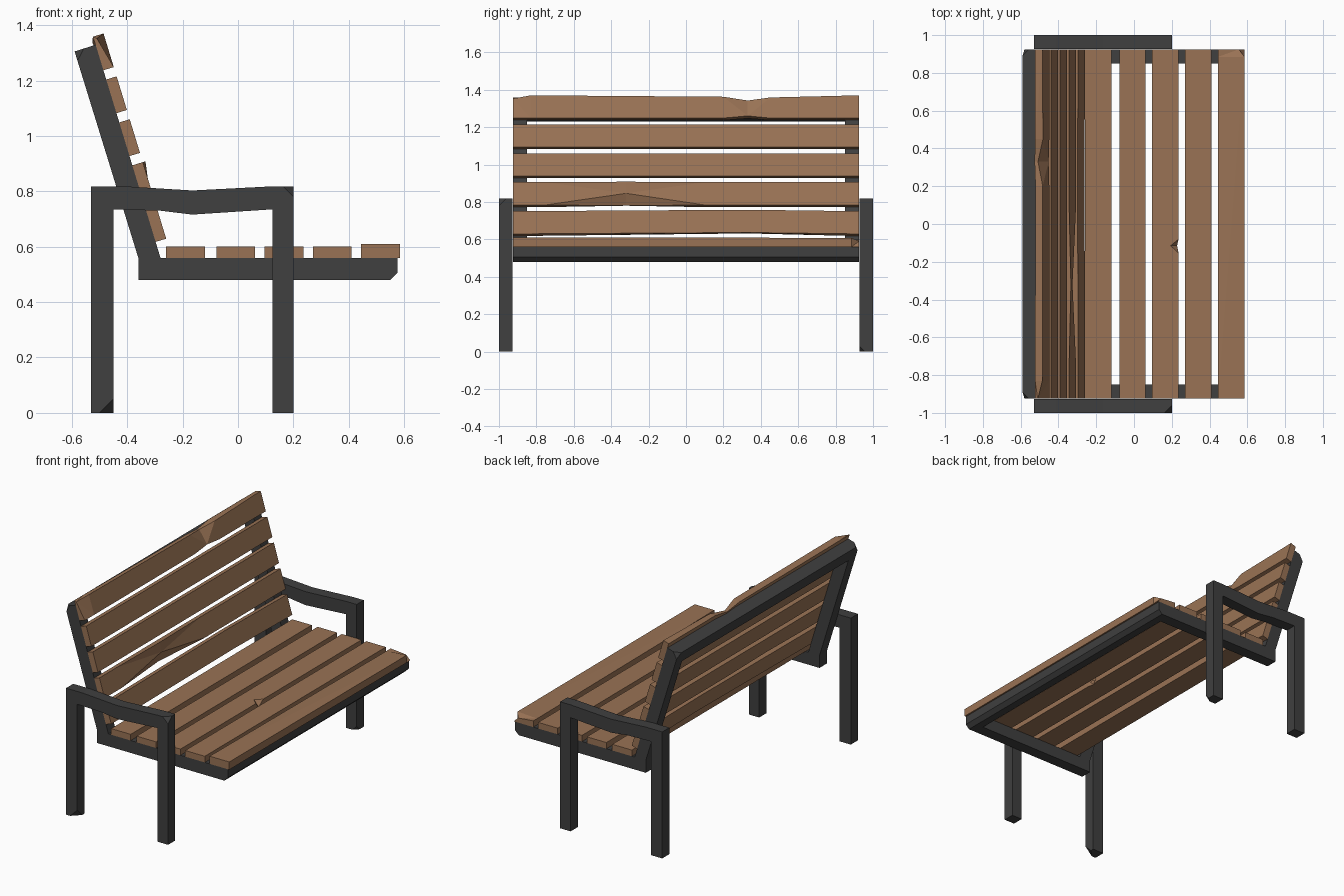
import bpy, bmesh
from mathutils import Vector

if "Cube" in bpy.data.objects:
    bpy.data.objects.remove(bpy.data.objects["Cube"])


def material(name, rgb):
    m = bpy.data.materials.new(name)
    m.diffuse_color = (*rgb, 1)
    m.use_nodes = True
    m.node_tree.nodes["Principled BSDF"].inputs["Base Color"].default_value = m.diffuse_color
    return m


METAL = material("dark_metal", (0.05, 0.05, 0.05))
WOOD = material("wood", (0.32, 0.17, 0.09))


def finish(name, bm, mat):
    bmesh.ops.recalc_face_normals(bm, faces=bm.faces)
    me = bpy.data.meshes.new(name)
    bm.to_mesh(me)
    bm.free()
    me.materials.append(mat)
    ob = bpy.data.objects.new(name, me)
    bpy.context.collection.objects.link(ob)
    return ob


def extrude_profile(name, pts, y0, y1, chips=()):
    """Side profile (x, z) extruded along y; chips = (corner position, size)."""
    bm = bmesh.new()
    face = bm.faces.new([bm.verts.new((x, y0, z)) for x, z in pts])
    ext = bmesh.ops.extrude_face_region(bm, geom=[face])["geom"]
    for v in ext:
        if isinstance(v, bmesh.types.BMVert):
            v.co.y = y1
    for pos, size in chips:
        v = min(bm.verts, key=lambda v: (v.co - Vector(pos)).length)
        bmesh.ops.bevel(bm, geom=[v], offset=size, segments=1, affect='VERTICES')
    return finish(name, bm, METAL)


UP = Vector((-0.292, 0, 0.956))      # along the reclined back
OUT = Vector((0.956, 0, 0.292))      # out of the back's front face


def slat(name, origin, u, w, width, thick=0.04, cuts=(), tweaks=None):
    """Board along y; tweaks move ring/corner vertices by (du, dy, dw)."""
    tweaks = tweaks or {}
    bm = bmesh.new()
    rings = []
    for i, y in enumerate((-0.925, *cuts, 0.925)):
        ring = []
        for j, (a, b) in enumerate(((0, 0), (width, 0), (width, thick), (0, thick))):
            du, dy, dw = tweaks.get((i, j), (0, 0, 0))
            p = Vector(origin) + u * (a + du) + w * (b + dw)
            ring.append(bm.verts.new((p.x, y + dy, p.z)))
        rings.append(ring)
    for r, s in zip(rings, rings[1:]):
        for j in range(4):
            k = (j + 1) % 4
            bm.faces.new((r[j], r[k], s[k], s[j]))
    bm.faces.new(rings[0])
    bm.faces.new(rings[-1])
    bmesh.ops.triangulate(bm, faces=[f for f in bm.faces if len(cuts)])
    return finish(name, bm, WOOD)


# Leg and armrest loops
arm = [(-0.53, 0), (-0.45, 0), (-0.45, 0.735), (-0.28, 0.73), (-0.165, 0.716), (0.125, 0.735),
       (0.125, 0), (0.2, 0), (0.2, 0.818), (0.125, 0.818), (-0.165, 0.803), (-0.41, 0.818), (-0.53, 0.818)]
extrude_profile("right_leg_and_armrest", arm, -1, -0.927,
                [((0.2, -1, 0.818), 0.038), ((-0.45, -1, 0), 0.05)])
extrude_profile("left_leg_and_armrest", arm, 0.927, 1, [((0.2, 0.927, 0), 0.03)])

# Side rails of seat and back
side = [(-0.36, 0.48), (0.55, 0.48), (0.575, 0.505), (0.575, 0.56), (-0.28, 0.56),
        (-0.514, 1.329), (-0.59, 1.305), (-0.36, 0.56)]
for name, s in (("right_side_rail", -1), ("left_side_rail", 1)):
    extrude_profile(name, side, s * 0.85, s * 0.925, [((-0.59, s * 0.925, 1.305), 0.035)])

# Cross rails at seat front and back top
extrude_profile("front_rail", [(0.5, 0.48), (0.55, 0.48), (0.575, 0.505), (0.575, 0.56), (0.5, 0.56)],
                -0.85, 0.85)
top = [(-0.514, 1.329), (-0.59, 1.305)]
extrude_profile("back_top_rail", top + [(x + 0.0235, z - 0.076) for x, z in reversed(top)], -0.85, 0.85)

# Seat slats, with small chips
X, Z = Vector((1, 0, 0)), Vector((0, 0, 1))
seat = [(-0.26, (), {}), (-0.078, (), {}),
        (0.096, (-0.155, -0.115, -0.08), {(2, 2): (-0.042, 0, 0), (2, 1): (-0.008, 0, 0)}),
        (0.27, (), {}),
        (0.445, (0.885,), {(0, 2): (0, 0, 0.01), (0, 3): (0, 0, 0.01), (1, 2): (0, 0, 0.008),
                           (2, 2): (-0.03, 0, -0.01)})]
for i, (x, cuts, tw) in enumerate(seat):
    slat(f"seat_slat_{i + 1}", (x, 0, 0.56), X, Z, 0.14, cuts=cuts, tweaks=tw)

# Back slats, worn and dented
worn = [
    ((0.33,), {(1, 0): (0.015, 0, 0), (1, 3): (0.008, 0, 0), (1, 2): (0.008, 0, 0), (1, 1): (0.008, 0, 0)}),
    ((-0.75, -0.32, 0.1), {(2, 3): (0.065, 0, 0), (2, 0): (0.008, 0, 0), (2, 2): (0, 0, 0.01)}),
    ((), {}),
    ((), {}),
    ((-0.83, 0.2, 0.33, 0.45), {(0, 2): (-0.01, 0, -0.028), (2, 2): (-0.008, 0, 0), (2, 1): (-0.008, 0, 0),
                                (3, 2): (-0.02, 0, -0.03), (3, 1): (-0.018, 0, -0.008),
                                (3, 3): (0.012, 0, 0), (3, 0): (0.01, 0, 0), (4, 2): (-0.012, 0, 0)}),
]
for i, (cuts, tw) in enumerate(worn):
    start = Vector((-0.28, 0, 0.56)) + UP * (0.06 + 0.162 * i)
    slat(f"back_slat_{i + 1}", start, UP, OUT, 0.127, cuts=cuts, tweaks=tw)
